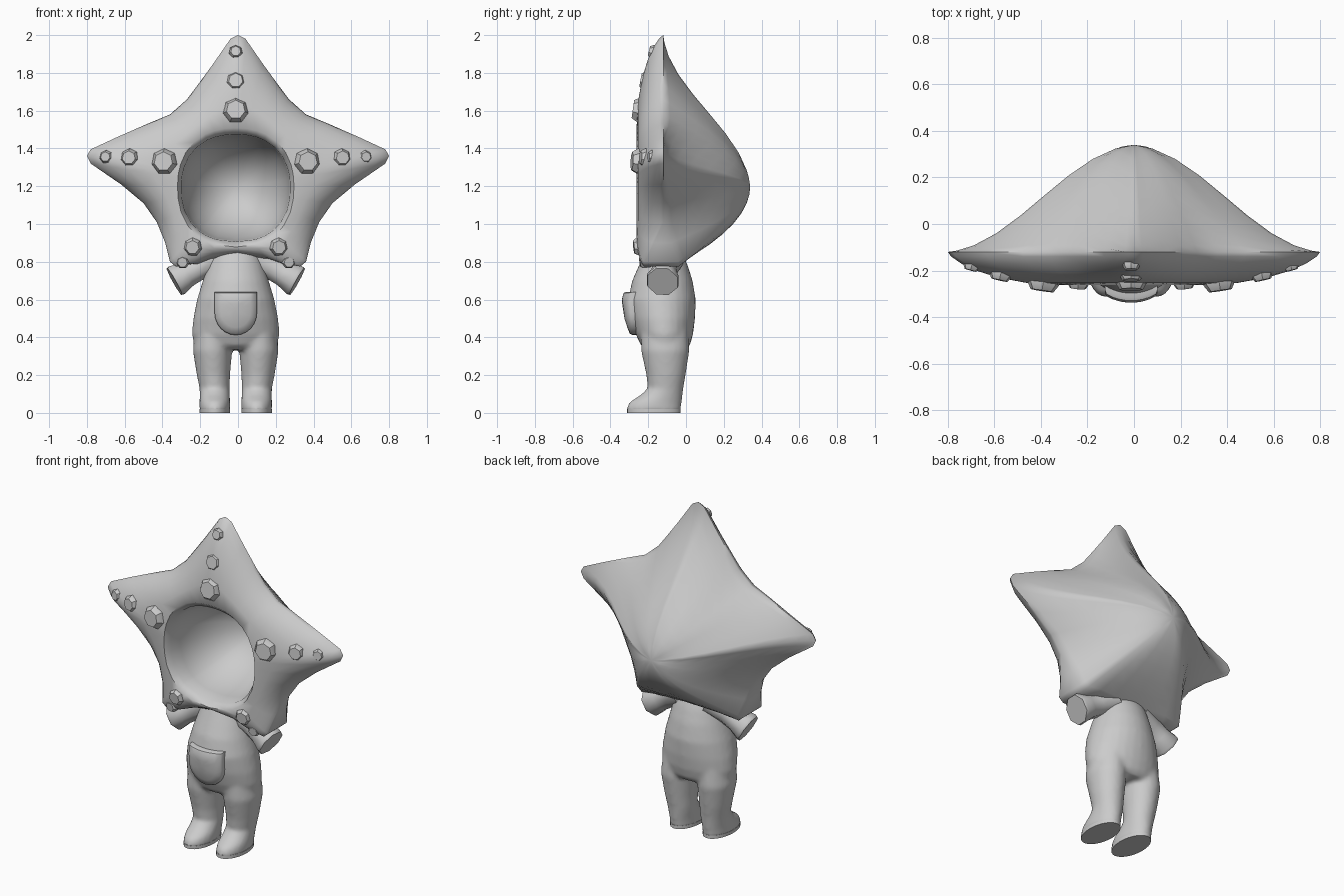
import bpy, bmesh, math
from mathutils import Vector

if "Cube" in bpy.data.objects:
    bpy.data.objects.remove(bpy.data.objects["Cube"])

CX = -0.012  # slight sideways offset of body, opening and spots

grey = bpy.data.materials.new("warm_grey")
grey.diffuse_color = (0.6, 0.6, 0.6, 1)
grey.use_nodes = True
grey.node_tree.nodes["Principled BSDF"].inputs["Base Color"].default_value = grey.diffuse_color


def finish(name, bm, angle=50):
    bmesh.ops.remove_doubles(bm, verts=bm.verts, dist=1e-4)
    bmesh.ops.recalc_face_normals(bm, faces=bm.faces)
    me = bpy.data.meshes.new(name)
    bm.to_mesh(me)
    bm.free()
    me.materials.append(grey)
    ob = bpy.data.objects.new(name, me)
    bpy.context.collection.objects.link(ob)
    bpy.ops.object.select_all(action='DESELECT')
    ob.select_set(True)
    bpy.context.view_layer.objects.active = ob
    bpy.ops.object.shade_smooth_by_angle(angle=math.radians(angle))
    return ob


def loft(bm, rings, caps=True):
    """Skin equal-length closed rings of points."""
    vs = [[bm.verts.new(p) for p in r] for r in rings]
    n = len(vs[0])
    for a, b in zip(vs, vs[1:]):
        for i in range(n):
            j = (i + 1) % n
            bm.faces.new((a[i], a[j], b[j], b[i]))
    if caps:
        bm.faces.new(vs[0])
        bm.faces.new(vs[-1])


def oval(cx, hw, yf, yb, z, n=28):
    cy, b = (yf + yb) / 2, (yb - yf) / 2
    return [(cx + hw * math.cos(2 * math.pi * i / n),
             cy + b * math.sin(2 * math.pi * i / n), z) for i in range(n)]


def clamp(v):
    return max(0.0, min(1.0, v))


# Star hood: outline, puffed front, peaked back and hollow face opening
half = [(0, 2.0), (.04, 1.98), (.13, 1.85), (.21, 1.74), (.27, 1.66), (.36, 1.58),
        (.48, 1.53), (.64, 1.46), (.78, 1.395), (.80, 1.36), (.78, 1.32), (.62, 1.21),
        (.50, 1.11), (.43, 1.01), (.385, .90), (.36, .80), (.33, .775), (.24, .79),
        (.14, .825), (0, .845)]
outline = half + [(-x, z) for x, z in half[-2:0:-1]]
MID = 1.2


def low(z):
    return clamp((1.0 - z) / 0.2)


def back(t):
    ring = []
    for x, z in outline:
        r = math.hypot(x, z - MID)
        w = clamp((r - 0.45) / 0.3)
        g = w * (0.425 * (1 + math.cos(math.pi * t)) + 0.15 * (1 - t)) + (1 - w) * (1 - t * t)
        y0 = -0.12 + 0.08 * low(z)
        zb = 0.785 if abs(x) < 0.32 and z < 0.9 else z
        ring.append((x * t, y0 + (0.34 - y0) * g, MID + (zb - MID) * t))
    return ring


def opening(rx, rz, y, zc=1.193):
    ring = []
    for x, z in outline:
        a = math.atan2(z - MID, x)
        c, s = math.cos(a), math.sin(a)
        k = (abs(c) ** 2.3 + abs(s) ** 2.3) ** (-1 / 2.3)
        ring.append((CX + rx * c * k, y, zc + rz * s * k))
    return ring


rim = opening(0.308, 0.315, -0.262)


def front(s):
    ring = []
    for (x, z), (rx, ry, rz) in zip(outline, rim):
        y0 = -0.12 - 0.1 * low(z)
        h = (1 - s * s) ** 0.7
        ring.append((rx + (x - rx) * s, y0 + (ry - y0) * h, rz + (z - rz) * s))
    return ring


rings = [back(t) for t in (0, .1, .22, .35, .48, .61, .74, .86, .95, 1)]
rings += [front(s) for s in (1, .97, .88, .74, .55, .3)] + [rim]
for i in range(9):
    a = i / 8 * math.pi / 2
    rings.append(opening(0.288 * math.cos(a), 0.284 * math.cos(a),
                         -0.225 + 0.425 * math.sin(a), 1.19))
bm = bmesh.new()
loft(bm, rings, caps=False)
finish("star_hood", bm, 60)

# Spots: seven-sided tapered studs on the hood front
right_spots = [(.377, 1.33, .07, -.245), (.56, 1.35, .05, -.212), (.685, 1.355, .036, -.178),
               (.227, .88, .05, -.247), (.28, .80, .037, -.222)]
spots = [(0, 1.91, .037, -.175), (0, 1.755, .053, -.21), (0, 1.60, .07, -.24)]
spots += right_spots + [(-x, z, r, y) for x, z, r, y in right_spots]
bm = bmesh.new()
for x, z, r, y in spots:
    n = Vector((x * .4, -1, (z - MID) * .35)).normalized()
    u = n.cross(Vector((0, 0, 1))).normalized()
    v = u.cross(n)
    c = Vector((x + CX, y, z))
    loft(bm, [[c + n * d + (u * math.sin(k * math.tau / 7) + v * math.cos(k * math.tau / 7)) * r * f
               for k in range(7)]
              for d, f in ((-.03, 1), (r * .15, 1), (r * .6, .72))])
finish("hood_spots", bm, 35)

# Body suit: torso and legs blended together
torso = [(.87, .12, -.21, -.03), (.78, .15, -.25, .01), (.70, .175, -.285, .035),
         (.60, .205, -.307, .052), (.50, .225, -.292, .048), (.42, .232, -.268, .038),
         (.36, .222, -.24, .022), (.335, .18, -.21, .0)]
leg = [(.46, .115, .095, -.24, .01), (.33, .123, .104, -.238, .018), (.20, .118, .088, -.21, -.002),
       (.13, .112, .08, -.203, -.014), (.095, .111, .08, -.24, -.018), (.06, .111, .081, -.295, -.022),
       (.035, .111, .081, -.312, -.026), (.004, .111, .081, -.314, -.027)]
bm = bmesh.new()
loft(bm, [oval(CX, hw, yf, yb, z) for z, hw, yf, yb in torso])
for s in (-1, 1):
    loft(bm, [oval(CX + s * cx, hw, yf, yb, z) for z, cx, hw, yf, yb in leg])
body = finish("body_suit", bm)
m = body.modifiers.new("blend", 'REMESH')
m.mode = 'VOXEL'
m.voxel_size = 0.012
m.use_smooth_shade = True
m = body.modifiers.new("soften", 'SMOOTH')
m.factor = 0.5
m.iterations = 7
for name in ("blend", "soften"):
    bpy.ops.object.modifier_apply(modifier=name)
bpy.ops.object.shade_smooth_by_angle(angle=math.radians(60))

# Soles: thin flat plates under the feet
bm = bmesh.new()
for s in (-1, 1):
    loft(bm, [oval(CX + s * .111, .081, -.312, -.028, z) for z in (0, .02)])
finish("soles", bm, 40)

# Arms: flared eight-sided sleeves with flat cuffs
bm = bmesh.new()
for s in (-1, 1):
    axis = Vector((s * .86, -.1, -.48)).normalized()
    u = axis.cross(Vector((0, 1, 0))).normalized()
    v = axis.cross(u)
    end = Vector((CX + s * .325, -.125, .695))
    loft(bm, [[end - axis * d + (u * math.sin((k + .5) * math.tau / 8)
                                 + v * math.cos((k + .5) * math.tau / 8)) * r for k in range(8)]
              for d, r in ((.26, .09), (.15, .07), (.08, .072), (.015, .09), (0, .086))])
finish("sleeves", bm, 50)


# Pocket: rounded pouch following the belly
def belly(x, z):
    for a, b in zip(torso, torso[1:]):
        if b[0] <= z <= a[0]:
            f = (a[0] - z) / (a[0] - b[0])
            hw, yf, yb = (a[k] + (b[k] - a[k]) * f for k in (1, 2, 3))
            return (yf + yb) / 2 - (yb - yf) / 2 * math.sqrt(max(0, 1 - (x / hw) ** 2))


shape = [(.112 * i / 4, .64) for i in range(-4, 5)] + [(.113, .59)]
shape += [(.112 * math.cos(i * math.pi / 12), .53 - .118 * math.sin(i * math.pi / 12)) for i in range(13)]
shape += [(-.113, .59)]
bm = bmesh.new()
loft(bm, [[(CX + x * f, belly(x * f, .545 + (z - .545) * f) - d, .545 + (z - .545) * f)
           for x, z in shape]
          for f, d in ((1, -.02), (1, .018), (.95, .03), (.7, .033), (.35, .034), (0, .034))], caps=False)
finish("belly_pocket", bm, 45)
